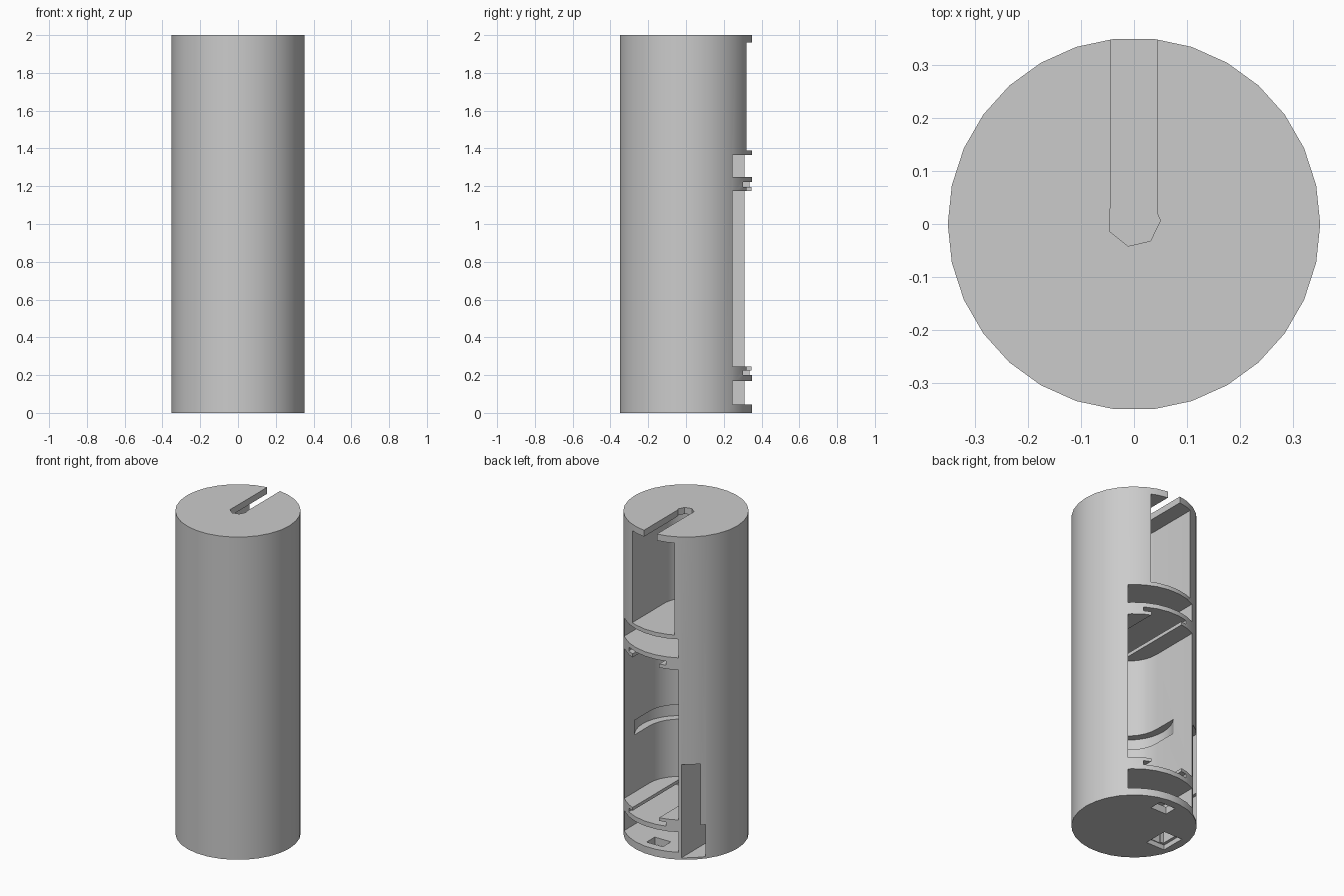
import bpy, bmesh, math

cube = bpy.data.objects.get("Cube")
if cube:
    bpy.data.objects.remove(cube, do_unlink=True)

grey = bpy.data.materials.new("plain grey")
grey.use_nodes = True
colour = (0.6, 0.6, 0.6, 1)
grey.diffuse_color = colour
grey.node_tree.nodes["Principled BSDF"].inputs["Base Color"].default_value = colour

BACK = 0.5   # cutters reach past the back wall


def prism(name, outline, z0, z1):
    """Extrude a closed outline (counter-clockwise) from z0 to z1."""
    bm = bmesh.new()
    base = bm.faces.new([bm.verts.new((x, y, z0)) for x, y in outline])
    ext = bmesh.ops.extrude_face_region(bm, geom=[base])
    for v in ext["geom"]:
        if isinstance(v, bmesh.types.BMVert):
            v.co.z = z1
    bmesh.ops.recalc_face_normals(bm, faces=bm.faces)
    mesh = bpy.data.meshes.new(name)
    bm.to_mesh(mesh)
    bm.free()
    mesh.materials.append(grey)
    obj = bpy.data.objects.new(name, mesh)
    bpy.context.scene.collection.objects.link(obj)
    return obj


def ring(r, n, cx=0, cy=0):
    return [(cx + r * math.cos(math.tau * i / n), cy + r * math.sin(math.tau * i / n))
            for i in range(n)]


def box(x0, x1, y0, y1):
    return [(x0, y0), (x1, y0), (x1, y1), (x0, y1)]


def u_shape(cx, r, cy=0.0, n=16):
    """Round inner end at cy, straight sides running out through the back."""
    arc = [(cx + r * math.cos(math.pi * (1 + i / n)), cy + r * math.sin(math.pi * (1 + i / n)))
           for i in range(n + 1)]
    return arc + [(cx + r, BACK), (cx - r, BACK)]


body = prism("cylinder_body", ring(0.352, 30), 0, 2)

CX = 0.042   # lower compartments sit off centre
main = u_shape(CX, 0.208)
cuts = [
    # compartments
    ("upper_compartment", u_shape(0, 0.144), 1.39, 1.96),
    ("middle_compartment", main, 1.25, 1.365),
    ("main_compartment", main, 0.245, 1.175),
    ("bottom_compartment", main, 0.045, 0.17),
    # groove round the main compartment wall
    ("wall_groove", ring(0.255, 40, CX), 0.6, 0.69),
    # slot and round end in the top
    ("top_slot", box(-0.044, 0.044, 0.005, BACK), 1.9, 2.1),
    ("top_hole", ring(0.05, 7, 0, 0.007), 1.9, 2.1),
    # stepped contact slots in both shelves
    ("lower_slot_mouth", box(CX - 0.1, CX + 0.1, -0.15, BACK), 0.21, 0.26),
    ("lower_slot", box(CX - 0.14, CX + 0.14, -0.15, BACK), 0.2, 0.225),
    ("upper_slot_mouth", box(CX - 0.1, CX + 0.1, -0.15, BACK), 1.16, 1.21),
    ("upper_slot", box(CX - 0.14, CX + 0.14, -0.15, BACK), 1.197, 1.222),
    # side channel and holes in the base
    ("side_channel", box(-0.262, -0.18, -0.09, BACK), 0.012, 0.59),
    ("side_channel_foot", box(-0.282, -0.19, -0.08, BACK), 0.012, 0.21),
    ("base_side_hole", box(-0.3, -0.172, -0.095, 0.06), -0.1, 0.03),
    ("base_back_hole", box(-0.05, 0.06, 0.22, 0.3), -0.1, 0.1),
]

cutters = []
for name, outline, z0, z1 in cuts:
    cutter = prism(name + "_cutter", outline, z0, z1)
    cutter.hide_render = True
    mod = body.modifiers.new(name, "BOOLEAN")
    mod.operation = "DIFFERENCE"
    mod.solver = "EXACT"
    mod.object = cutter
    cutters.append(cutter)

# bake the cuts, then drop the cutters
bpy.context.view_layer.update()
deps = bpy.context.evaluated_depsgraph_get()
carved = bpy.data.meshes.new_from_object(body.evaluated_get(deps))
body.modifiers.clear()
body.data = carved
for cutter in cutters:
    bpy.data.objects.remove(cutter, do_unlink=True)
carved.materials.clear()
carved.materials.append(grey)

for o in bpy.context.selected_objects:
    o.select_set(False)
body.select_set(True)
bpy.context.view_layer.objects.active = body
bpy.ops.object.shade_smooth_by_angle(angle=math.radians(30))
